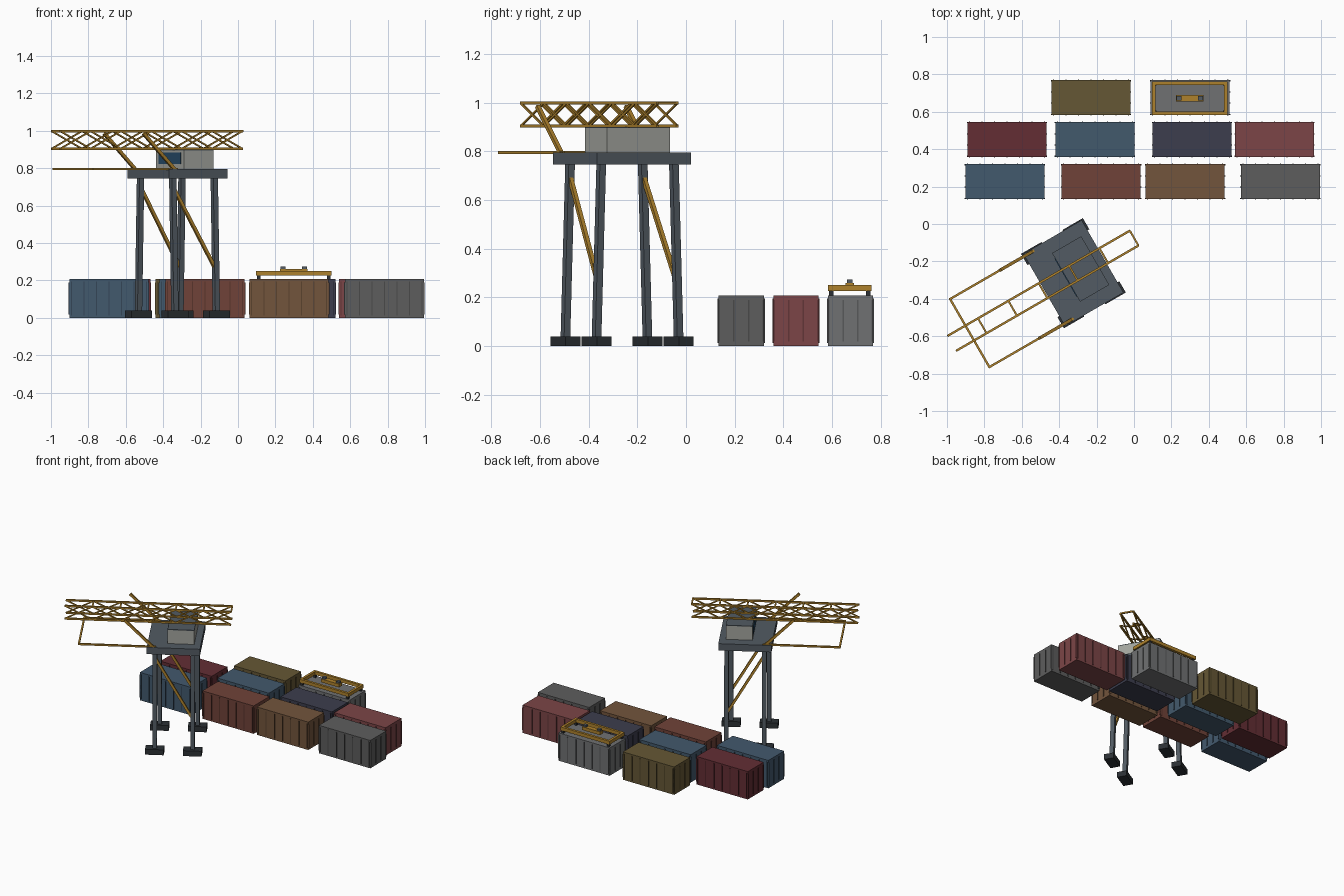
import bpy, bmesh, math
from mathutils import Matrix, Vector

if "Cube" in bpy.data.objects:
    bpy.data.objects.remove(bpy.data.objects["Cube"])


def material(name, r, g, b):
    m = bpy.data.materials.new(name)
    m.diffuse_color = (r, g, b, 1)
    m.use_nodes = True
    m.node_tree.nodes["Principled BSDF"].inputs["Base Color"].default_value = m.diffuse_color
    return m


yellow = material("ochre_steel", .42, .22, .025)
steel = material("dark_steel", .085, .105, .125)
black = material("black_rubber", .025, .03, .035)
wall = material("cabin_grey", .36, .37, .34)
glass = material("window_blue", .02, .07, .14)


class Part:
    """Collects boxes and beams into one named object."""

    def __init__(self, name, mat, frame=Matrix()):
        self.name, self.mat, self.frame = name, mat, frame
        self.bm = bmesh.new()

    def box(self, c, s):
        m = Matrix.Translation(c) @ Matrix.Diagonal((*s, 1))
        bmesh.ops.create_cube(self.bm, size=1, matrix=m)

    def beam(self, a, b, t):
        a, b = Vector(a), Vector(b)
        d = (b - a).normalized()
        ref = Vector((0, 1, 0)) if abs(d.y) < .9 else Vector((0, 0, 1))
        x = ref.cross(d).normalized()
        y = d.cross(x)
        rot = Matrix((x, y, d)).transposed().to_4x4()
        m = Matrix.Translation((a + b) / 2) @ rot @ Matrix.Diagonal((t, t, (b - a).length, 1))
        bmesh.ops.create_cube(self.bm, size=1, matrix=m)

    def done(self):
        me = bpy.data.meshes.new(self.name)
        self.bm.to_mesh(me)
        self.bm.free()
        me.materials.append(self.mat)
        ob = bpy.data.objects.new(self.name, me)
        ob.matrix_world = self.frame
        bpy.context.collection.objects.link(ob)


# Crane frame: boom runs along local x, turned 30 degrees
crane = Matrix.Translation((-.324, -.263, 0)) @ Matrix.Rotation(math.radians(30), 4, 'Z')

# Legs leaning inward, on broad feet
legs, feet = Part("crane_legs", steel, crane), Part("crane_feet", black, crane)
for sx in (-1, 1):
    for sy in (-1, 1):
        legs.beam((sx * .128, sy * .195, .02), (sx * .128, sy * .172, .76), .029)
        feet.box((sx * .128, sy * .195, .02), (.126, .069, .04))
legs.done()
feet.done()

# Diagonal leg braces
p = Part("leg_braces", yellow, crane)
for s in (-1, 1):
    p.beam((-.128, s * .174, .70), (.128, s * .187, .26), .017)
p.done()

# Platform and machine house
p = Part("platform", steel, crane)
p.box((0, 0, .77), (.36, .447, .05))
p.done()
p = Part("machine_house", wall, crane)
p.box((.045, 0, .845), (.18, .30, .10))
p.done()
p = Part("house_roof", steel, crane)
p.box((.045, 0, .8975), (.18, .30, .005))
p.done()
p = Part("house_window", glass, crane)
p.box((-.046, 0, .853), (.006, .235, .062))
p.done()

# Lattice boom: four chords, cross-braced sides, bottom and top ties
p = Part("lattice_boom", yellow, crane)
u0, bay, w, lo, hi = -.75, .1875, .046, .904, .998
for s in (-w, w):
    for z in (lo, hi):
        p.beam((u0, s, z), (u0 + 6 * bay, s, z), .012)
    for i in range(6):
        a, b = u0 + i * bay, u0 + (i + 1) * bay
        p.beam((a, s, lo), (b, s, hi), .008)
        p.beam((a, s, hi), (b, s, lo), .008)
for i in range(1, 7):
    p.beam((u0 + i * bay, -w, hi), (u0 + i * bay, w, hi), .010)
p.done()

# Outrigger frame with inclined stays
p = Part("outrigger_frame", yellow, crane)
for s in (-.21, .21):
    p.beam((-.645, s, .795), (-.12, s, .795), .012)
p.beam((-.64, -.21, .795), (-.64, .21, .795), .012)
p.done()
p = Part("boom_stays", yellow, crane)
for s in (-.21, .21):
    p.beam((-.135, s, .79), (-.33, s, .985), .017)
p.done()

# Containers with upright ribs: centre x, centre y, colour
L, W, H = .422, .186, .207
stacks = [
    (-.690, .227, "blue", (.055, .10, .155)), (-.176, .227, "rust", (.16, .055, .04)),
    (.273, .227, "brown", (.17, .09, .045)), (.783, .227, "grey", (.11, .11, .11)),
    (-.679, .452, "maroon", (.125, .027, .034)), (-.209, .452, "slate", (.055, .10, .15)),
    (.310, .452, "navy", (.045, .047, .075)), (.751, .452, "red", (.20, .06, .063)),
    (-.230, .676, "olive", (.13, .095, .035)), (.300, .676, "silver", (.16, .165, .17))]
for x, y, tint, rgb in stacks:
    at = Matrix.Translation((x, y, 0))
    body = Part(tint + "_container", material(tint + "_paint", *rgb), at)
    body.box((0, 0, H / 2), (L, W, H))
    body.done()
    ribs = Part(tint + "_container_ribs", material(tint + "_rib", *[c * .6 for c in rgb]), at)
    for s in (-1, 1):
        for i in range(7):
            ribs.box(((i - 3) * .067, s * W / 2, H / 2), (.006, .008, H * .88))
        for j in (-1.5, -.5, .5, 1.5):
            ribs.box((s * L / 2, j * .06, H / 2), (.008, .006, H * .82))
    ribs.done()

# Lifting spreader resting on the last container
at = Matrix.Translation((.298, .673, 0))
p = Part("spreader_frame", yellow, at)
for s in (-1, 1):
    p.box((0, s * .080, .239), (.405, .018, .025))
    p.box((s * .193, 0, .239), (.018, .178, .025))
p.box((0, 0, .248), (.148, .036, .024))
p.done()
p = Part("spreader_locks", black, at)
for sx in (-1, 1):
    for sy in (-1, 1):
        p.box((sx * .187, sy * .076, .217), (.018, .018, .022))
p.done()
p = Part("spreader_lugs", steel, at)
for s in (-1, 1):
    p.box((s * .058, 0, .264), (.026, .024, .018))
p.done()
